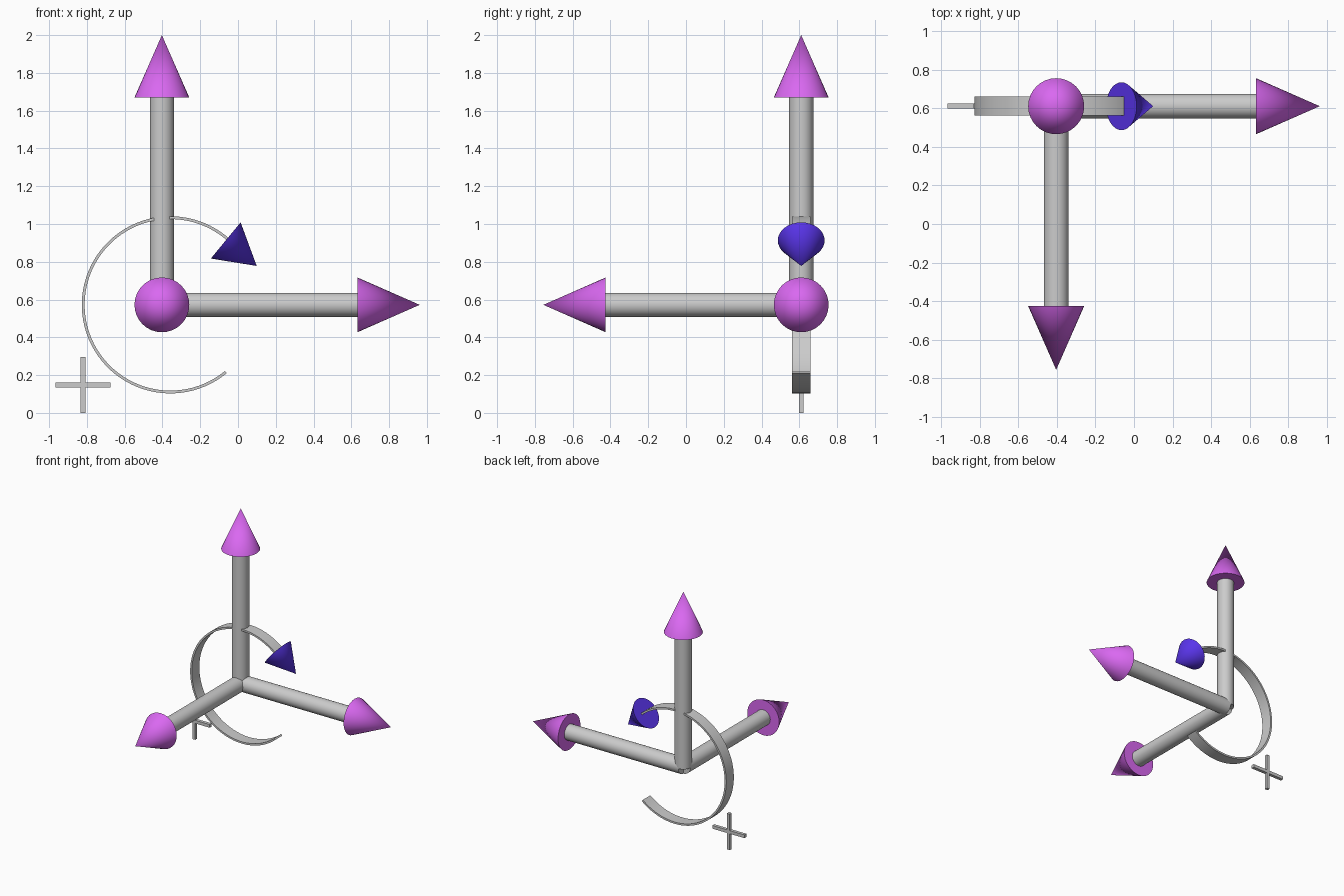
import bpy, bmesh
from math import cos, sin, radians
from mathutils import Vector

if "Cube" in bpy.data.objects:
    bpy.data.objects.remove(bpy.data.objects["Cube"])

ORIGIN = Vector((-0.403, 0.61, 0.572))


def paint(name, color):
    mat = bpy.data.materials.new(name)
    mat.diffuse_color = (*color, 1)
    mat.use_nodes = True
    mat.node_tree.nodes["Principled BSDF"].inputs["Base Color"].default_value = mat.diffuse_color
    return mat


PURPLE = paint("purple", (0.70, 0.14, 0.88))
BLUE = paint("blue", (0.10, 0.035, 0.82))


def smooth():
    bpy.ops.object.shade_smooth_by_angle(angle=radians(30))


def tapered(name, start, end, r1, r2, mat=None):
    """Round bar or cone from start to end."""
    axis = end - start
    bpy.ops.mesh.primitive_cone_add(
        vertices=32, radius1=r1, radius2=r2, depth=axis.length,
        location=(start + end) / 2, rotation=axis.to_track_quat('Z', 'Y').to_euler())
    ob = bpy.context.object
    ob.name = name
    if mat:
        ob.data.materials.append(mat)
    smooth()
    return ob


# Three straight arrows, each a shaft from the origin with a cone tip
for label, direction, length in (("right", (1, 0, 0), 1.365),
                                 ("front", (0, -1, 0), 1.365),
                                 ("up", (0, 0, 1), 1.428)):
    d = Vector(direction)
    neck, tip = ORIGIN + d * (length - 0.33), ORIGIN + d * length
    tapered(label + "_arrow_shaft", ORIGIN, neck, 0.064, 0.064)
    tapered(label + "_arrow_tip", neck, tip, 0.145, 0, PURPLE)

# Curved ribbon band around the front axis
bm = bmesh.new()
cx, cz, steps = -0.358, 0.572, 64
rings = []
for i in range(steps + 1):
    a = radians(47 + (309.5 - 47) * i / steps)
    rings.append([bm.verts.new((cx + r * cos(a), ORIGIN.y + y, cz + r * sin(a)))
                  for r, y in ((0.454, -0.049), (0.469, -0.049),
                               (0.469, 0.049), (0.454, 0.049))])
for p, q in zip(rings, rings[1:]):
    for k in range(4):
        n = (k + 1) % 4
        bm.faces.new((p[k], p[n], q[n], q[k]))
bm.faces.new(rings[0])
bm.faces.new(rings[-1])
bmesh.ops.recalc_face_normals(bm, faces=bm.faces)
mesh = bpy.data.meshes.new("rotation_band")
bm.to_mesh(mesh)
bm.free()
band = bpy.data.objects.new("rotation_band", mesh)
bpy.context.collection.objects.link(band)
bpy.ops.object.select_all(action='DESELECT')
band.select_set(True)
bpy.context.view_layer.objects.active = band
smooth()

# Blue cone at the end of the band
tapered("rotation_tip", Vector((-0.065, ORIGIN.y, 0.913)),
        Vector((0.099, ORIGIN.y, 0.778)), 0.124, 0, BLUE)

# Plus sign from two crossed square bars
for name, size in (("plus_upright", (0.026, 0.026, 0.295)),
                   ("plus_crossbar", (0.291, 0.026, 0.026))):
    bpy.ops.mesh.primitive_cube_add(size=1, location=(-0.82, ORIGIN.y, 0.1475))
    bar = bpy.context.object
    bar.name = name
    bar.scale = size
    bpy.ops.object.transform_apply(location=False, rotation=False, scale=True)
